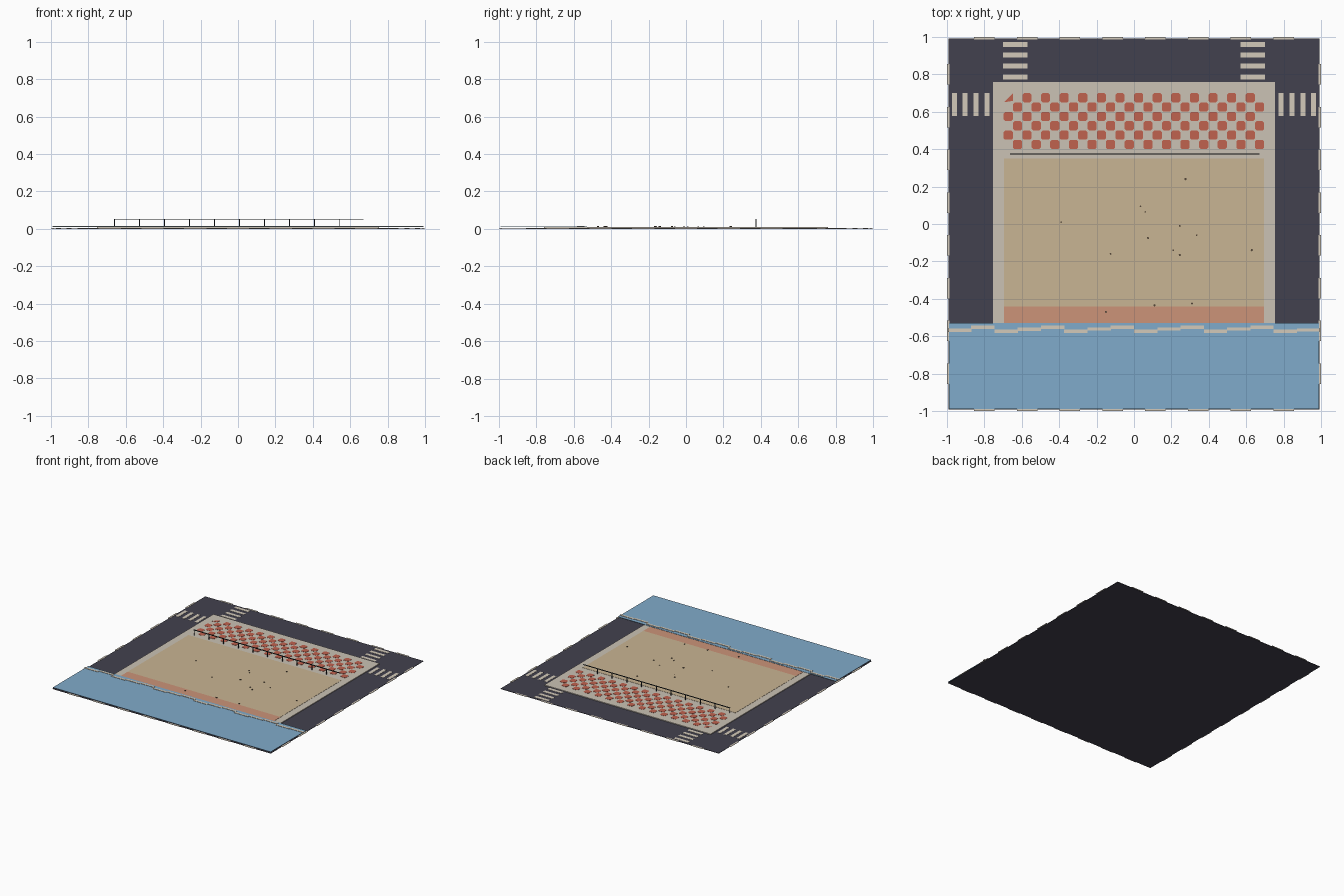
import bpy, bmesh, math, random

if "Cube" in bpy.data.objects:
    bpy.data.objects.remove(bpy.data.objects["Cube"])

random.seed(4)


def mat(name, r, g, b):
    lin = [(c / 255 / 12.92) if c <= 10 else ((c / 255 + 0.055) / 1.055) ** 2.4 for c in (r, g, b)]
    m = bpy.data.materials.new(name)
    m.diffuse_color = (*lin, 1)
    m.use_nodes = True
    m.node_tree.nodes["Principled BSDF"].inputs["Base Color"].default_value = m.diffuse_color
    return m


ASPHALT = mat("dark asphalt", 66, 65, 78)
PAVING = mat("pale paving", 203, 194, 181)
PAINT = mat("cream paint", 212, 202, 186)
TILE = mat("brick red", 192, 98, 78)
SAND = mat("sand", 201, 181, 147)
WET = mat("salmon", 204, 148, 121)
WATER = mat("water blue", 128, 171, 203)
METAL = mat("dark metal", 44, 52, 56)
STONE = mat("brown stone", 84, 70, 56)


def prism(bm, outline, z0, z1):
    """Extrude a flat outline from z0 to z1."""
    f = bm.faces.new([bm.verts.new((x, y, z0)) for x, y in outline])
    ext = bmesh.ops.extrude_face_region(bm, geom=[f])
    for v in ext["geom"]:
        if isinstance(v, bmesh.types.BMVert):
            v.co.z = z1


def box(bm, x0, x1, y0, y1, z0, z1):
    prism(bm, [(x0, y0), (x1, y0), (x1, y1), (x0, y1)], z0, z1)


def finish(bm, name, material):
    bmesh.ops.recalc_face_normals(bm, faces=bm.faces)
    me = bpy.data.meshes.new(name)
    bm.to_mesh(me)
    bm.free()
    me.materials.append(material)
    ob = bpy.data.objects.new(name, me)
    bpy.context.collection.objects.link(ob)
    return ob


def plates(name, material, boxes):
    bm = bmesh.new()
    for b in boxes:
        box(bm, *b)
    return finish(bm, name, material)


# Ground layers
G = 0.003
plates("road", ASPHALT, [(-0.992, 0.992, -0.992, 0.992, 0, G)])
plates("promenade", PAVING, [(-0.755, 0.755, -0.76, 0.76, G, 0.009)])
plates("beach", SAND, [(-0.695, 0.695, -0.44, 0.35, 0.009, 0.0105)])
plates("wet_sand", WET, [(-0.695, 0.695, -0.60, -0.44, 0.009, 0.0105)])
plates("sea", WATER, [(-0.99, 0.99, -0.99, -0.53, 0.0105, 0.0125)])

# Foam line: staggered strips along the shore
foam = []
n = 16
for i in range(n):
    x0 = -0.995 + 1.99 * i / n
    y = -0.562 + 0.012 * math.sin(i * 2.1) - (0.006 if i in (0, n - 1) else 0)
    foam.append((x0, x0 + 0.125, y - 0.009, y + 0.009, 0.0125, 0.015))
plates("foam", PAINT, foam)

# Crosswalks at the two back corners
cross = []
for s in (-1, 1):
    for c in (0.787, 0.845, 0.903, 0.96):
        xa, xb = sorted((s * 0.57, s * 0.70))
        cross.append((xa, xb, c - 0.0135, c + 0.0135, G, G + 0.0015))
        cross.append((s * c - 0.0135, s * c + 0.0135, 0.577, 0.70, G, G + 0.0015))
plates("crosswalks", PAINT, cross)

# Dashed line around the outer edge
dash = []
for i in range(8):
    c = -0.8 + i * 1.6 / 7
    for s in (-1, 1):
        a, b = sorted((s * 0.986, s * 1.0))
        dash.append((c - 0.055, c + 0.055, a, b, G - 0.001, G + 0.0015))
        dash.append((a, b, c - 0.055, c + 0.055, G - 0.001, G + 0.0015))
plates("edge_dashes", PAINT, dash)

# Checkered paving with clipped corners
bm = bmesh.new()
h, k = 0.0245, 0.008
for row in range(6):
    for col in range(14):
        x = -0.672 + 0.0995 * col + (0.0497 if row % 2 else 0)
        y = 0.675 - 0.05 * row
        pts = [(-h + k, -h), (h - k, -h), (h, -h + k), (h, h - k),
               (h - k, h), (-h + k, h), (-h, h - k), (-h, -h + k)]
        if row == col == 0:
            pts = [(-h, -h), (h, -h + k), (h, h)]
        prism(bm, [(x + px, y + py) for px, py in pts], 0.009, 0.0105)
finish(bm, "checker_tiles", TILE)

# Railing
rail_y = 0.375
plates("rail_posts", METAL, [(x - 0.0025, x + 0.0025, rail_y - 0.0025, rail_y + 0.0025, 0.009, 0.051)
                             for x in [-0.66 + 0.1335 * i for i in range(10)]])
plates("rail_bar", METAL, [(-0.664, 0.67, rail_y - 0.003, rail_y + 0.003, 0.049, 0.054)])

# Pebbles on the sand
spots = [(-0.39, 0.01), (0.035, 0.095), (0.06, 0.065), (0.275, 0.24), (0.075, -0.075),
         (0.245, -0.01), (0.335, -0.06), (0.21, -0.14), (0.245, -0.165), (0.63, -0.14),
         (-0.125, -0.16), (-0.15, -0.47), (0.11, -0.435), (0.31, -0.425)]
bm = bmesh.new()
for x, y in spots:
    r = random.uniform(0.004, 0.007)
    a = random.uniform(0, 6.28)
    prism(bm, [(x + r * math.cos(a + t * math.tau / 6), y + r * math.sin(a + t * math.tau / 6))
               for t in range(6)], 0.0105, 0.0105 + r * 0.6)
finish(bm, "pebbles", STONE)
